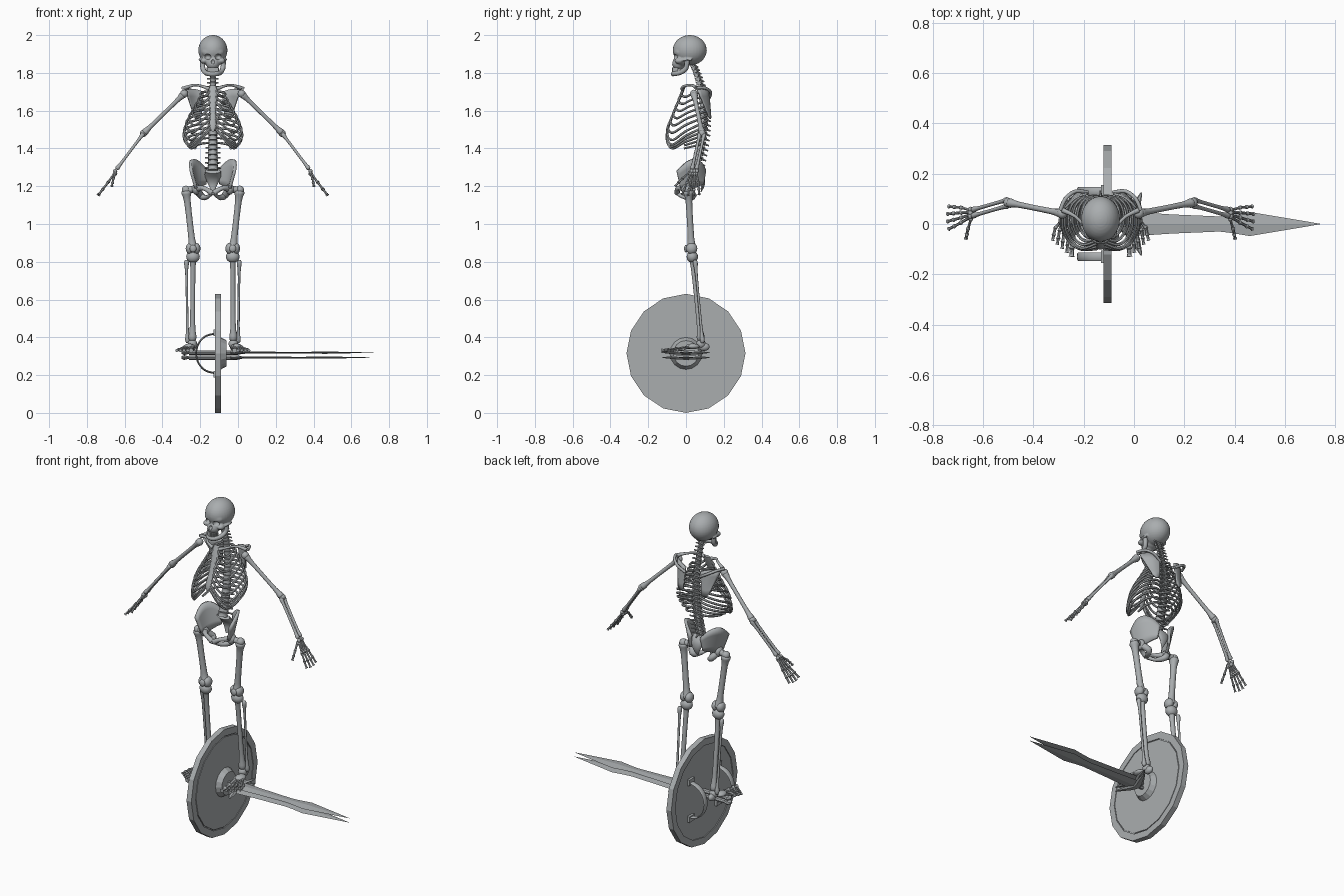
import bpy, bmesh
from math import sin, cos, pi, radians
from mathutils import Vector, Matrix

if "Cube" in bpy.data.objects:
    bpy.data.objects.remove(bpy.data.objects["Cube"])

BODY_X = -.133   # the skeleton stands left of the middle
THIN = .007      # radius of the slender bones
SIDES = (-1, 1)
SIDEWAYS, UPWARD = (0, 1, 0), (0, 0, 1)
GREY = (.4, .42, .43, 1)

grey = bpy.data.materials.new("bone_grey")
grey.use_nodes = True
grey.diffuse_color = GREY
for node in grey.node_tree.nodes:
    if node.type == 'BSDF_PRINCIPLED':
        node.inputs["Base Color"].default_value = GREY


def spline(points, radii, steps):
    """Smooth path of (x, y, z, radius) through the given points."""
    if not isinstance(radii, list):
        radii = [radii] * len(points)
    knots = [Vector((*point, radius)) for point, radius in zip(points, radii)]
    path, last = [], len(knots) - 1
    for i in range(last):
        before, start, end = knots[max(i - 1, 0)], knots[i], knots[i + 1]
        after = knots[min(i + 2, last)]
        leave, arrive = (end - before) / 2, (after - start) / 2
        for step in range(steps):
            u = step / steps
            ease = u * u * (3 - 2 * u)
            path.append(start.lerp(end, ease) + leave * (u * (1 - u) ** 2) - arrive * (u * u * (1 - u)))
    return path + [knots[last]]


def tube(bm, points, radii, sides=8, squash=1, steps=3, ref=None):
    """Closed tube along a spline; squash scales it along the ref direction."""
    path, rings, normal = spline(points, radii, steps), [], None
    for i, centre in enumerate(path):
        tangent = (path[min(i + 1, len(path) - 1)] - path[max(i - 1, 0)]).xyz.normalized()
        base = Vector(ref) if ref else (tangent.orthogonal() if normal is None else normal)
        normal = (base - tangent * base.dot(tangent)).normalized()
        across, radius = tangent.cross(normal), centre.w
        ring = []
        for k in range(sides):
            angle = 2 * pi * k / sides
            offset = across * cos(angle) + normal * (squash * sin(angle))
            ring.append(bm.verts.new(centre.xyz + offset * radius))
        rings.append(ring)
    for ring, following in zip(rings, rings[1:]):
        for k in range(sides):
            bm.faces.new((ring[k - 1], ring[k], following[k], following[k - 1]))
    bm.faces.new(rings[0][::-1])
    bm.faces.new(rings[-1])


def bone(bm, start, end, radius, knob, sides=10):
    """Straight shaft with a swollen knob at both ends."""
    stops = (0, .04, .2, .8, .96, 1)
    points = [Vector(start).lerp(Vector(end), stop) for stop in stops]
    tube(bm, points, [knob / 2, knob, radius, radius, knob, knob / 2], sides)


def digit(bm, root, knuckle, tip, radius):
    """Finger or toe of three bones."""
    middle = Vector(knuckle).lerp(Vector(tip), .55)
    for start, end in ((root, knuckle), (knuckle, middle), (middle, tip)):
        bone(bm, start, end, radius, radius * 1.5, 6)


def bulb(bm, centre, radii, segments=16):
    size = radii if isinstance(radii, tuple) else (radii, radii, radii)
    bmesh.ops.create_uvsphere(bm, u_segments=segments, v_segments=segments // 2 + 2, radius=1,
                              matrix=Matrix.Translation(centre) @ Matrix.Diagonal((*size, 1)))


def box(bm, centre, size):
    bmesh.ops.create_cube(bm, size=1, matrix=Matrix.Translation(centre) @ Matrix.Diagonal((*size, 1)))


def finish(name, bm, x=BODY_X, mirror=False, angle=55):
    bmesh.ops.recalc_face_normals(bm, faces=bm.faces[:])
    mesh = bpy.data.meshes.new(name)
    bm.to_mesh(mesh)
    bm.free()
    mesh.materials.append(grey)
    part = bpy.data.objects.new(name, mesh)
    part.location.x = x
    bpy.context.collection.objects.link(part)
    for other in bpy.context.selected_objects:
        other.select_set(False)
    part.select_set(True)
    bpy.context.view_layer.objects.active = part
    bpy.ops.object.shade_smooth_by_angle(angle=radians(angle))
    if mirror:
        part.modifiers.new("mirror", 'MIRROR').use_mirror_merge = False
    return part


def plate(name, upper, lower, thickness):
    """Curved mirrored bone plate between two edges."""
    bm = bmesh.new()
    top, bottom = ([bm.verts.new(point) for point in edge] for edge in (upper, lower))
    for k in range(len(top) - 1):
        bm.faces.new((top[k], top[k + 1], bottom[k + 1], bottom[k]))
    part = finish(name, bm, angle=180)
    rounding = part.modifiers.new("round", 'SUBSURF')
    rounding.levels = rounding.render_levels = 2
    rounding.boundary_smooth = 'PRESERVE_CORNERS'
    solid = part.modifiers.new("thick", 'SOLIDIFY')
    solid.thickness, solid.offset = thickness, 0
    part.modifiers.new("mirror", 'MIRROR').use_mirror_merge = False


# Skull: fused lumps with carved sockets
bm, sockets = bmesh.new(), bmesh.new()
bulb(bm, (0, .02, 1.92), (.077, .09, .08), 32)
bulb(bm, (0, -.035, 1.91), (.06, .033, .035))
bulb(bm, (0, -.02, 1.87), (.055, .045, .04))
bulb(bm, (0, -.04, 1.85), (.036, .034, .034))
for side in SIDES:
    bulb(bm, (side * .046, -.036, 1.864), (.02, .025, .016))
    tube(bm, [(side * .055, -.035, 1.865), (side * .068, 0, 1.87), (side * .066, .03, 1.87)], THIN)
    bulb(sockets, (side * .029, -.07, 1.885), (.02, .034, .016))
bulb(sockets, (0, -.08, 1.86), (.01, .02, .015))
skull = finish("skull", bm)
cutter = finish("socket_cutter", sockets)
cutter.hide_render = True
cutter.display_type = 'WIRE'
fuse = skull.modifiers.new("fuse", 'REMESH')
fuse.mode, fuse.voxel_size, fuse.use_smooth_shade = 'VOXEL', .005, True
carve = skull.modifiers.new("sockets", 'BOOLEAN')
carve.operation, carve.object, carve.solver = 'DIFFERENCE', cutter, 'EXACT'

# Jaw and teeth
bm = bmesh.new()
half = [(.056, .005, 1.865), (.053, 0, 1.825), (.04, -.03, 1.802), (.018, -.064, 1.795)]
tube(bm, half + [(-x, y, z) for x, y, z in reversed(half)], .013)
finish("jaw", bm)
bm = bmesh.new()
for k in range(10):
    angle = radians(16 * k - 72)
    for z in (1.822, 1.809):
        box(bm, (.03 * sin(angle), -.036 - .034 * cos(angle), z), (.008, .008, .013))
finish("teeth", bm)


# Spine: 24 vertebrae along an S curve, then the sacrum
def backbone(k):
    t = k / 24
    return Vector((0, .03 + .055 * sin(pi * t) + .015 * t, 1.85 - .57 * t ** 1.15))


bm = bmesh.new()
for k in range(24):
    radius = .014 + .015 * k / 24
    middle = backbone(k + .4)
    tube(bm, [backbone(k), middle, backbone(k + .85)], [radius, radius * .85, radius], 12, steps=1)
    tube(bm, [middle, middle + Vector((0, radius + .018, -.016))], [.008, .004], 6, steps=1)
    for side in SIDES:
        wing = Vector((side * (radius + .013), radius, 0))
        tube(bm, [middle + Vector((0, radius * .7, 0)), middle + wing], [THIN, .004], 6, steps=1)
finish("spine", bm)
bm = bmesh.new()
tube(bm, [(0, .05, 1.28), (0, .08, 1.25), (0, .09, 1.21), (0, .08, 1.17)],
     [.042, .042, .025, .006], 12, .4, ref=SIDEWAYS)
finish("sacrum", bm)


# Rib cage: ten slanting pairs reach the front, two float
def chest(z):
    return max(-.02 - .4 * (1.7 - z), -.1)


bm = bmesh.new()
for i in range(12):
    width = .065 + .09 * sin(pi * (i / 12) ** 1.3)
    root = backbone(i + 7.4)
    low = max(root.z - .03 - .014 * i, 1.49 - .01 * i)
    drop = root.z - low
    end = max(1.705 - .03 * i, 1.505)
    turn = low + (end - low) * .35
    points = [root, (width * .5, root.y + .02, root.z - drop * .05),
              (width * .9, root.y - .015, root.z - drop * .25),
              (width, (root.y + chest(low)) / 2, root.z - drop * .6)]
    if i < 10:
        points += [(width * .8, chest(low) + .03, low), (width * .5, chest(turn), turn), (.014, chest(end), end)]
    tube(bm, points, .0065, 6, steps=4)
finish("ribs", bm, mirror=True)
bm = bmesh.new()
heights = (1.73, 1.69, 1.6, 1.52, 1.49)
tube(bm, [(0, chest(z), z) for z in heights], [.02, .024, .015, .018, .005], 10, .35, ref=SIDEWAYS)
finish("sternum", bm)

# Shoulders
shoulder, elbow = Vector((.152, .042, 1.69)), Vector((.367, .085, 1.48))
bm = bmesh.new()
tube(bm, [(.02, -.02, 1.715), (.06, -.01, 1.73), (.1, .03, 1.735), (.15, .055, 1.72)], [.011, THIN, THIN, .011])
finish("collar_bones", bm, mirror=True)
plate("shoulder_blades", [(.05, .12, 1.7), (.1, .11, 1.72), (.145, .06, 1.71)],
      [(.06, .13, 1.57), (.08, .13, 1.55), (.1, .12, 1.57)], .008)
bm = bmesh.new()
tube(bm, [(.05, .125, 1.67), (.1, .13, 1.7), (.14, .1, 1.72), (.16, .055, 1.72)], .008)
finish("shoulder_ridges", bm, mirror=True)

# Arms
bm = bmesh.new()
bone(bm, shoulder, elbow, .012, .019)
bulb(bm, shoulder, .021)
bulb(bm, elbow, .019)
finish("upper_arms", bm, mirror=True)
bm = bmesh.new()
wrist = Vector((.51, .044, 1.29))
for side in SIDES:
    spread = Vector((0, side * .012, 0))
    bone(bm, elbow + spread, wrist + spread, .008, .012)
finish("forearms", bm, mirror=True)
bm = bmesh.new()
for k in range(6):
    bulb(bm, wrist + Vector((.007, .014 - .007 * k, -.01 - .014 * (k % 2))), .011, 8)
for k in range(4):
    reach = .01 * sin(pi * (k + .5) / 4)
    digit(bm, (.52, .056 - .01 * k, 1.27), (.555, .065 - .02 * k, 1.22), (.6 + reach, .07 - .03 * k, 1.16 - reach), .006)
digit(bm, (.515, .02, 1.275), (.527, -.02, 1.24), (.535, -.058, 1.2), .006)
finish("hands", bm, mirror=True)

# Pelvis
hip = Vector((.09, .004, 1.185))
plate("hip_wings", [(.03, .1, 1.285), (.08, .08, 1.34), (.125, .02, 1.35), (.115, -.05, 1.28)],
      [(.04, .09, 1.21), (.06, .06, 1.2), (.08, .02, 1.18), (.09, -.03, 1.19)], .016)
bm = bmesh.new()
joint = (.006, -.047, 1.165)
tube(bm, [hip, (.05, -.042, 1.19), joint], [.02, .012, .016])
tube(bm, [hip, (.062, .04, 1.15), (.045, .015, 1.14), (.025, -.02, 1.145), joint], [.02, .018, .015, .01, .012])
bulb(bm, hip, (.02, .03, .03))
finish("pelvis_floor", bm, mirror=True)

# Legs
knee, ankle, outer = Vector((.105, .03, .86)), Vector((.108, .08, .38)), Vector((.142, .012, 1.18))
bm = bmesh.new()
bone(bm, outer, knee, .018, .028, 12)
tube(bm, [outer, hip], .018, steps=1)
bulb(bm, outer, .023)
bulb(bm, hip, .025)
for side in SIDES:
    bulb(bm, knee + Vector((side * .016, 0, .01)), (.023, .03, .03))
finish("thighs", bm, mirror=True)
bm = bmesh.new()
bulb(bm, knee + Vector((0, -.03, .01)), (.018, .01, .02))
finish("kneecaps", bm, mirror=True)
bm = bmesh.new()
bone(bm, knee, ankle, .014, .022, 12)
bulb(bm, knee.lerp(ankle, .07), (.036, .03, .032))
bone(bm, (.14, .048, .81), (.134, .088, .37), THIN, .013)
finish("shins", bm, mirror=True)
bm = bmesh.new()
bulb(bm, ankle + Vector((0, 0, -.015)), .025)
bulb(bm, (.108, .095, .35), (.018, .03, .022))
bulb(bm, (.125, .035, .352), (.028, .036, .015))
for k in range(5):
    digit(bm, (.106 + .011 * k, .02, .35), (.112 + .017 * k, -.055 + .01 * k, .336),
          (.115 + .019 * k, -.13 + .016 * k, .33), .006 if k else .009)
finish("feet", bm, mirror=True)

# Round shield with grooved rim and low boss, faceted in sixteen
front, back, rim, groove, step = -.09, -.122, .315, .275, .005
bm = bmesh.new()
profile = [(-.06, 0), (-.06, .068), (front, .085),
           (front, groove - step), (front - step, groove - step), (front - step, groove), (front, groove),
           (front, rim), (back, rim), (back, groove), (back + step, groove), (back + step, 0)]
verts = [bm.verts.new((x, 0, rim + radius)) for x, radius in profile]
edges = [bm.edges.new(pair) for pair in zip(verts, verts[1:])]
bmesh.ops.spin(bm, geom=verts + edges, cent=(0, 0, rim), axis=(1, 0, 0), angle=2 * pi, steps=16, use_merge=True)
bmesh.ops.remove_doubles(bm, verts=bm.verts[:], dist=.0002)
finish("shield", bm, x=0, angle=8)
bm = bmesh.new()
for y in (-.13, .13):
    turns = [pi * k / 6 for k in range(7)]
    tube(bm, [(back - .1 * sin(turn), y, rim + .105 * cos(turn)) for turn in turns], .005, 8, 3.5, ref=SIDEWAYS)
    for side in SIDES:
        box(bm, (back, y, rim + side * .11), (.018, .05, .035))
finish("shield_straps", bm, x=0, angle=30)

# Two stacked swords lying through the shield
outline = {0: .048, .15: .038, .34: .03, .39: .036, .46: .048, .74: .001}
for label, z in (("upper", .319), ("lower", .293)):
    bm = bmesh.new()
    tube(bm, [(x, 0, z) for x in outline], list(outline.values()), 4, .13, 1, UPWARD)
    finish(label + "_sword_blade", bm, x=0, angle=10)
    bm = bmesh.new()
    guard = [(.4 * abs(y) - .02, y, z) for y in (-.125, -.07, 0, .07, .125)]
    tube(bm, guard, [.003, .018, .028, .018, .003], 6, .5, 2, UPWARD)
    tube(bm, [(-.26, 0, z), (-.02, 0, z)], .013, 8, .8, 2)
    tube(bm, [(-.3, 0, z), (-.285, 0, z), (-.255, 0, z)], [.012, .026, .01], 8, .5, 1, UPWARD)
    finish(label + "_sword_hilt", bm, x=0, angle=30)
